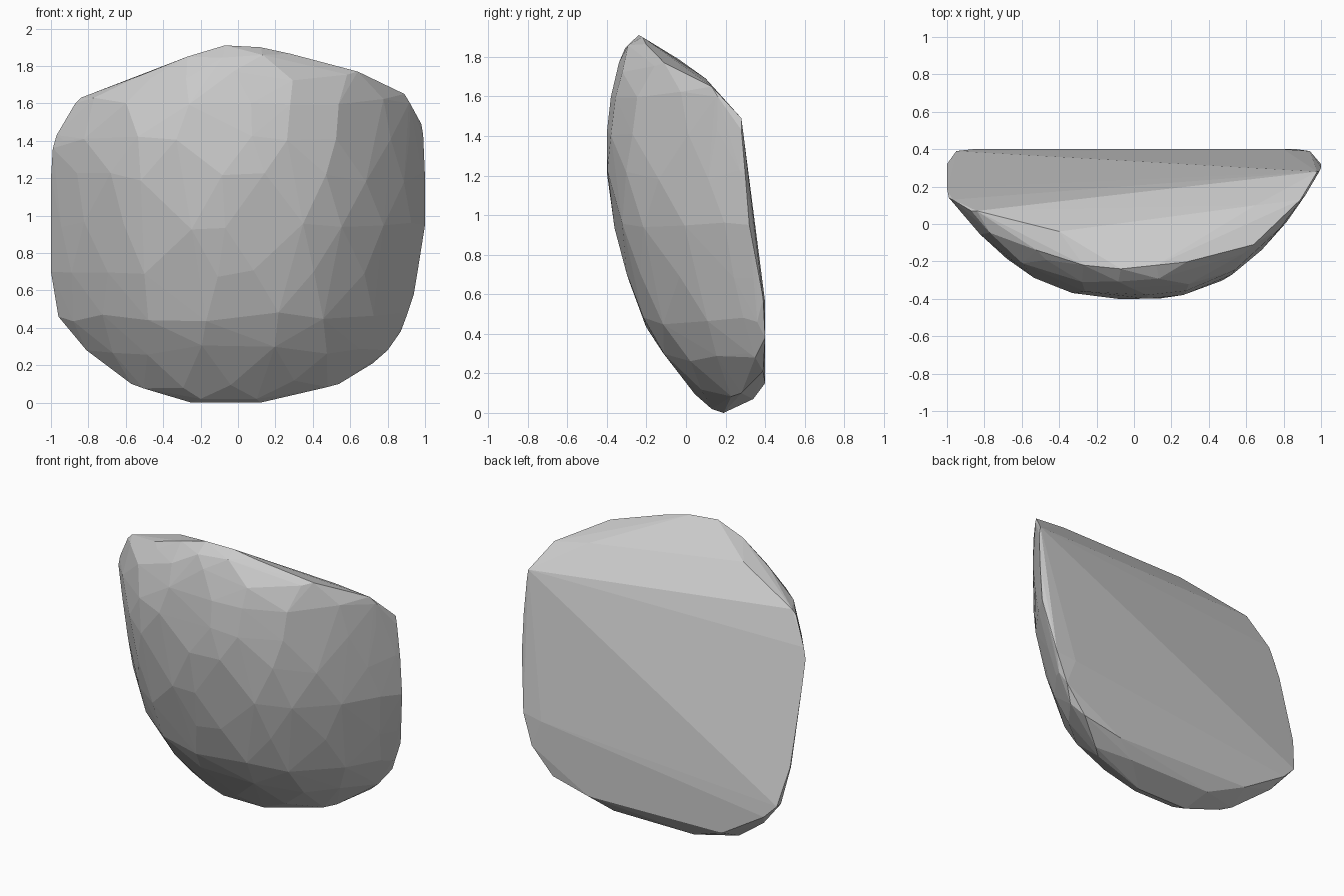
import bpy, bmesh, math, random

random.seed(4)

# Bulging front: z, left x, right x, left y, right y, foremost y
rows = [
    (0.10, -0.57, 0.54, 0.25, 0.28, 0.04),
    (0.28, -0.81, 0.80, 0.33, 0.35, -0.11),
    (0.46, -0.96, 0.90, 0.36, 0.36, -0.22),
    (0.70, -1.00, 0.96, 0.31, 0.36, -0.30),
    (0.95, -1.00, 1.00, 0.25, 0.32, -0.365),
    (1.20, -1.00, 1.00, 0.19, 0.30, -0.40),
    (1.43, -0.97, 0.99, 0.13, 0.28, -0.40),
    (1.60, -0.87, 0.92, 0.07, 0.16, -0.38),
    (1.75, -0.52, 0.65, -0.14, -0.10, -0.345),
    (1.85, -0.27, 0.30, -0.22, -0.19, -0.31),
]

# Crown, sloping top, flat back and foot corners
points = [
    (-0.07, -0.24, 1.91), (0.12, -0.22, 1.90), (0.64, -0.11, 1.77),
    (0.89, 0.13, 1.65), (0.65, 0.10, 1.69), (0.98, 0.28, 1.49),
    (-0.40, -0.04, 1.79), (-0.84, 0.07, 1.63), (-0.99, 0.14, 1.36),
    (-1.00, 0.32, 0.70), (-0.95, 0.39, 0.45), (0.94, 0.39, 0.58),
    (0.87, 0.40, 0.38), (-0.86, 0.40, 0.36), (0.72, 0.39, 0.21),
    (-0.55, 0.40, 0.17), (0.45, 0.40, 0.15), (0.80, 0.40, 0.56),
    (-0.30, 0.34, 0.07), (0.30, 0.34, 0.07),
    (-0.25, 0.19, 0.0), (0.12, 0.19, 0.0), (0.10, 0.13, 0.02), (-0.2, 0.13, 0.02),
]

for i, (z, xl, xr, yl, yr, yf) in enumerate(rows):
    n = max(4, round((xr - xl) * 5))
    for k in range(n + 1):
        a = -1 + 2 * (k + 0.5 * (i % 2)) / n
        end = k in (0, n)
        if end:
            a = -1 if k == 0 else 1
        elif a >= 0.97:
            continue
        else:
            a += random.uniform(-0.05, 0.05)
        t = math.sin(a * math.pi / 2)
        w, ys = (-xl, yl) if t < 0 else (xr, yr)
        y = ys - (ys - yf) * (1 - abs(t) ** 2.6)
        dz = 0 if end else random.uniform(-0.03, 0.03)
        # follow the front slope when a point moves up or down
        lo, hi = rows[max(i - 1, 0)], rows[min(i + 1, len(rows) - 1)]
        y += dz * (hi[5] - lo[5]) / (hi[0] - lo[0])
        points.append((t * w, y, z + dz))

# Faceted stone from the hull of the points
bm = bmesh.new()
for p in points:
    bm.verts.new(p)
res = bmesh.ops.convex_hull(bm, input=bm.verts[:])
junk = {g for g in res["geom_interior"] + res["geom_unused"]
        if isinstance(g, bmesh.types.BMVert) and g.is_valid}
bmesh.ops.delete(bm, geom=list(junk), context='VERTS')
bmesh.ops.recalc_face_normals(bm, faces=bm.faces[:])
mesh = bpy.data.meshes.new("rock")
bm.to_mesh(mesh)
bm.free()
rock = bpy.data.objects.new("rock", mesh)
bpy.context.collection.objects.link(rock)
